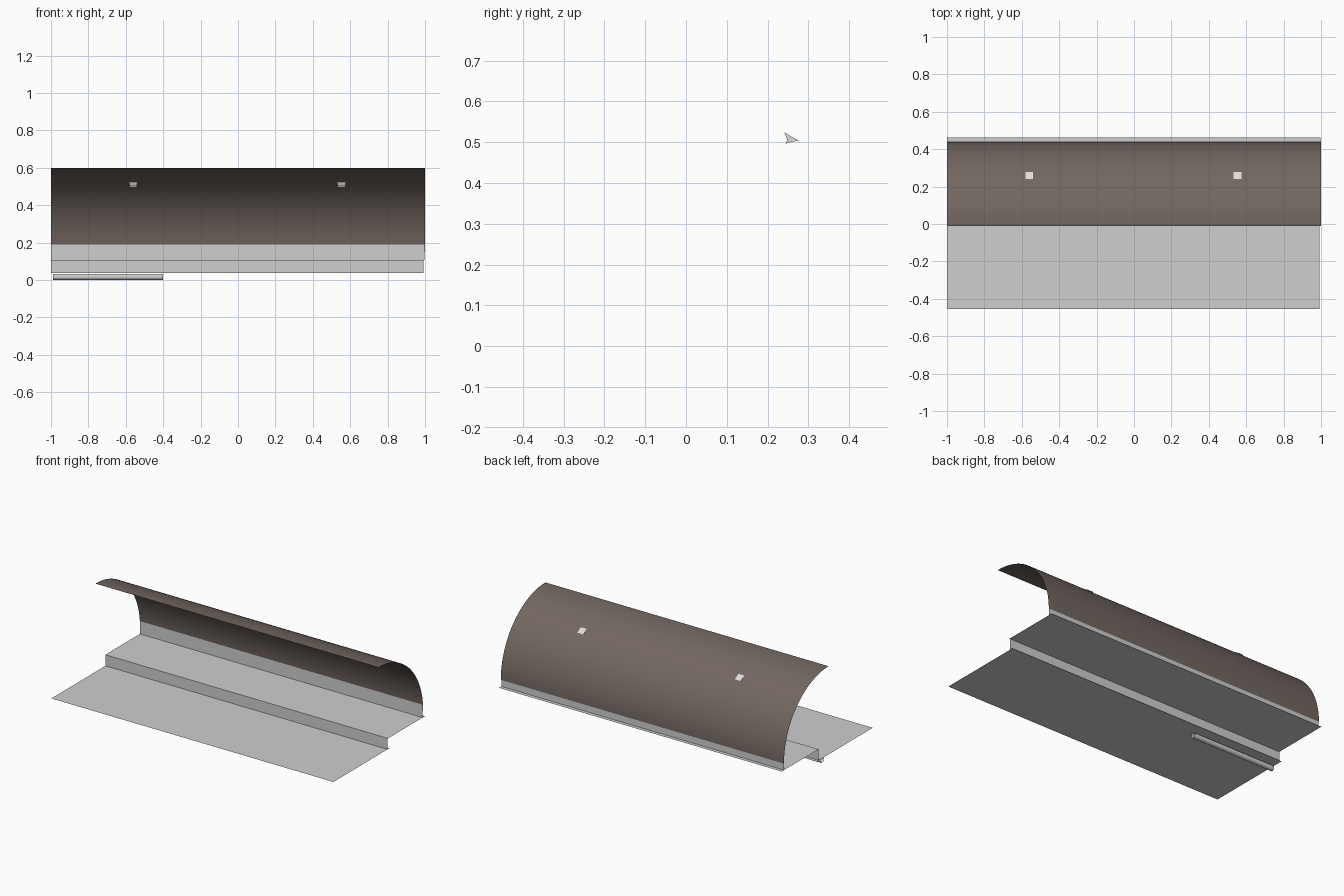
import bpy, bmesh, math

if "Cube" in bpy.data.objects:
    bpy.data.objects.remove(bpy.data.objects["Cube"])


def material(name, rgb):
    m = bpy.data.materials.new(name)
    m.diffuse_color = (*rgb, 1)
    m.use_nodes = True
    m.node_tree.nodes["Principled BSDF"].inputs["Base Color"].default_value = m.diffuse_color
    return m


GREY = material("light grey", (0.62, 0.62, 0.62))
BROWN = material("dark brown", (0.17, 0.135, 0.118))
WHITE = material("off white", (0.74, 0.73, 0.71))


def extrude(name, profile, x0, x1, mat, closed=False, caps=False, smooth=False):
    """Sweep a (y, z) profile along x as a thin sheet, or a closed solid."""
    n = len(profile)
    verts = [(x, y, z) for x in (x0, x1) for y, z in profile]
    faces = [(i, (i + 1) % n, n + (i + 1) % n, n + i)
             for i in range(n if closed else n - 1)]
    if caps:
        faces += [tuple(range(n)), tuple(range(n, 2 * n))]
    mesh = bpy.data.meshes.new(name)
    mesh.from_pydata(verts, [], faces)
    mesh.materials.append(mat)
    bm = bmesh.new()
    bm.from_mesh(mesh)
    bmesh.ops.recalc_face_normals(bm, faces=bm.faces)
    # open horizontal sheets face upwards
    if not closed:
        for f in bm.faces:
            if f.normal.z < -0.5:
                f.normal_flip()
    for f in bm.faces:
        f.smooth = smooth
    bm.to_mesh(mesh)
    bm.free()
    ob = bpy.data.objects.new(name, mesh)
    bpy.context.collection.objects.link(ob)
    return ob


def arc(cy, cz, r, a0, a1, steps):
    return [(cy + r * math.cos(a0 + (a1 - a0) * i / steps),
             cz + r * math.sin(a0 + (a1 - a0) * i / steps)) for i in range(steps + 1)]


# stepped floor sheets, each running slightly past the upright behind it
extrude("lower_floor", [(-0.455, 0.037), (0.11, 0.037)], -1, 0.993, GREY)
extrude("upper_floor", [(0.09, 0.108), (0.462, 0.108)], -1, 0.997, GREY)

# uprights
extrude("step_riser", [(0.09, 0.037), (0.09, 0.108)], -1, 0.993, GREY)
extrude("back_wall", [(0.438, 0.108), (0.438, 0.19)], -1, 0.997, GREY)

# curved quarter-round canopy
extrude("curved_canopy", arc(-0.01, 0.15, 0.45, 0, math.pi / 2, 40),
        -1, 1, BROWN, smooth=True)

# two small clips piercing the canopy
CLIP = [(0.241, 0.524), (0.277, 0.503), (0.261, 0.502), (0.244, 0.496), (0.248, 0.506)]
for side, x in (("left", -0.56), ("right", 0.553)):
    extrude(side + "_clip", CLIP, x - 0.021, x + 0.021, WHITE, closed=True, caps=True)

# open tube under the step
extrude("tube", arc(0.041, 0.0165, 0.0165, 0, 2 * math.pi, 32)[:-1],
        -0.99, -0.402, GREY, closed=True, smooth=True)
